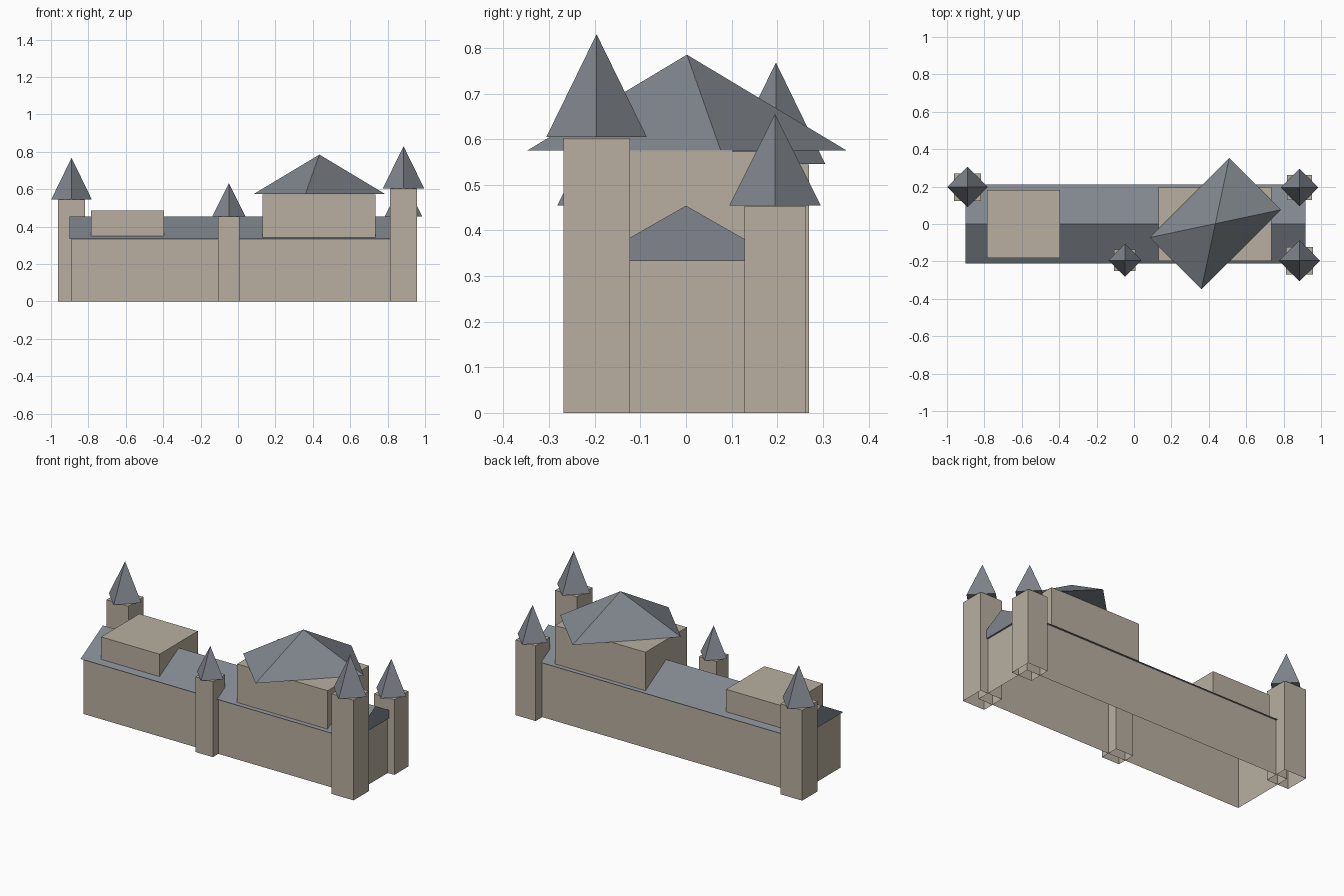
import bpy
import bmesh
from math import radians
from mathutils import Matrix

cube = bpy.data.objects.get("Cube")
if cube:
    bpy.data.objects.remove(cube, do_unlink=True)


def make_material(name, colour):
    mat = bpy.data.materials.new(name)
    mat.use_nodes = True
    mat.diffuse_color = (*colour, 1)
    mat.node_tree.nodes["Principled BSDF"].inputs["Base Color"].default_value = (*colour, 1)
    return mat


stone = make_material("warm stone", (0.48, 0.43, 0.35))
slate = make_material("blue grey slate", (0.22, 0.24, 0.27))


def finish(name, bm, mat):
    bmesh.ops.recalc_face_normals(bm, faces=bm.faces)
    mesh = bpy.data.meshes.new(name)
    bm.to_mesh(mesh)
    bm.free()
    mesh.materials.append(mat)
    obj = bpy.data.objects.new(name, mesh)
    bpy.context.collection.objects.link(obj)
    return obj


def block(name, x, y, z):
    """Stone box between the given (low, high) limits, open underneath."""
    bm = bmesh.new()
    limits = (x, y, z)
    centre = [(a + b) / 2 for a, b in limits]
    size = [b - a for a, b in limits]
    bmesh.ops.create_cube(bm, matrix=Matrix.Translation(centre) @ Matrix.Diagonal((*size, 1)))
    base = min(bm.faces, key=lambda f: f.calc_center_median().z)
    bmesh.ops.delete(bm, geom=[base], context='FACES_ONLY')
    return finish(name, bm, stone)


def pyramid(name, x, y, z, half_long, half_short):
    """Four-sided roof whose rectangular base is turned 45 degrees."""
    bm = bmesh.new()
    corners = [(-1, -1), (1, -1), (1, 1), (-1, 1)]
    ring = [bm.verts.new((i * half_long, j * half_short, z[0])) for i, j in corners]
    apex = bm.verts.new((0, 0, z[1]))
    bm.faces.new(ring)
    for a, b in zip(ring, ring[1:] + ring[:1]):
        bm.faces.new((a, b, apex))
    bm.transform(Matrix.Translation((x, y, 0)) @ Matrix.Rotation(radians(45), 4, 'Z'))
    return finish(name, bm, slate)


def tower(name, x, y, half, top, apex, reach):
    block(name, (x - half, x + half), (y - half, y + half), (0, top))
    side = reach * 0.5 ** 0.5
    pyramid(name + "_spire", x, y, (top + 0.002, apex), side, side)


# Long hall with its gabled roof
block("hall_walls", (-0.89, 0.908), (-0.2, 0.2), (0, 0.333))
bm = bmesh.new()
ends = [[bm.verts.new((x, y, z)) for y, z in ((-0.212, 0.333), (0.212, 0.333), (0, 0.454))]
        for x in (-0.9, 0.918)]
for end in ends:
    bm.faces.new(end)
for i in range(3):
    j = (i + 1) % 3
    bm.faces.new((ends[0][i], ends[0][j], ends[1][j], ends[1][i]))
finish("hall_roof", bm, slate)

# Raised blocks through the roof
block("low_upper_block", (-0.785, -0.395), (-0.182, 0.182), (0.335, 0.485))
block("tall_upper_block", (0.132, 0.735), (-0.197, 0.197), (0.335, 0.573))
pyramid("pavilion_roof", 0.435, 0.002, (0.575, 0.785), 0.3, 0.195)

# Towers and spires
tower("front_left_tower", 0.885, -0.196, 0.073, 0.603, 0.83, 0.11)
tower("back_left_tower", 0.885, 0.195, 0.067, 0.453, 0.655, 0.1)
tower("back_right_tower", -0.89, 0.197, 0.073, 0.544, 0.768, 0.108)
tower("front_middle_tower", -0.049, -0.194, 0.058, 0.453, 0.632, 0.088)
